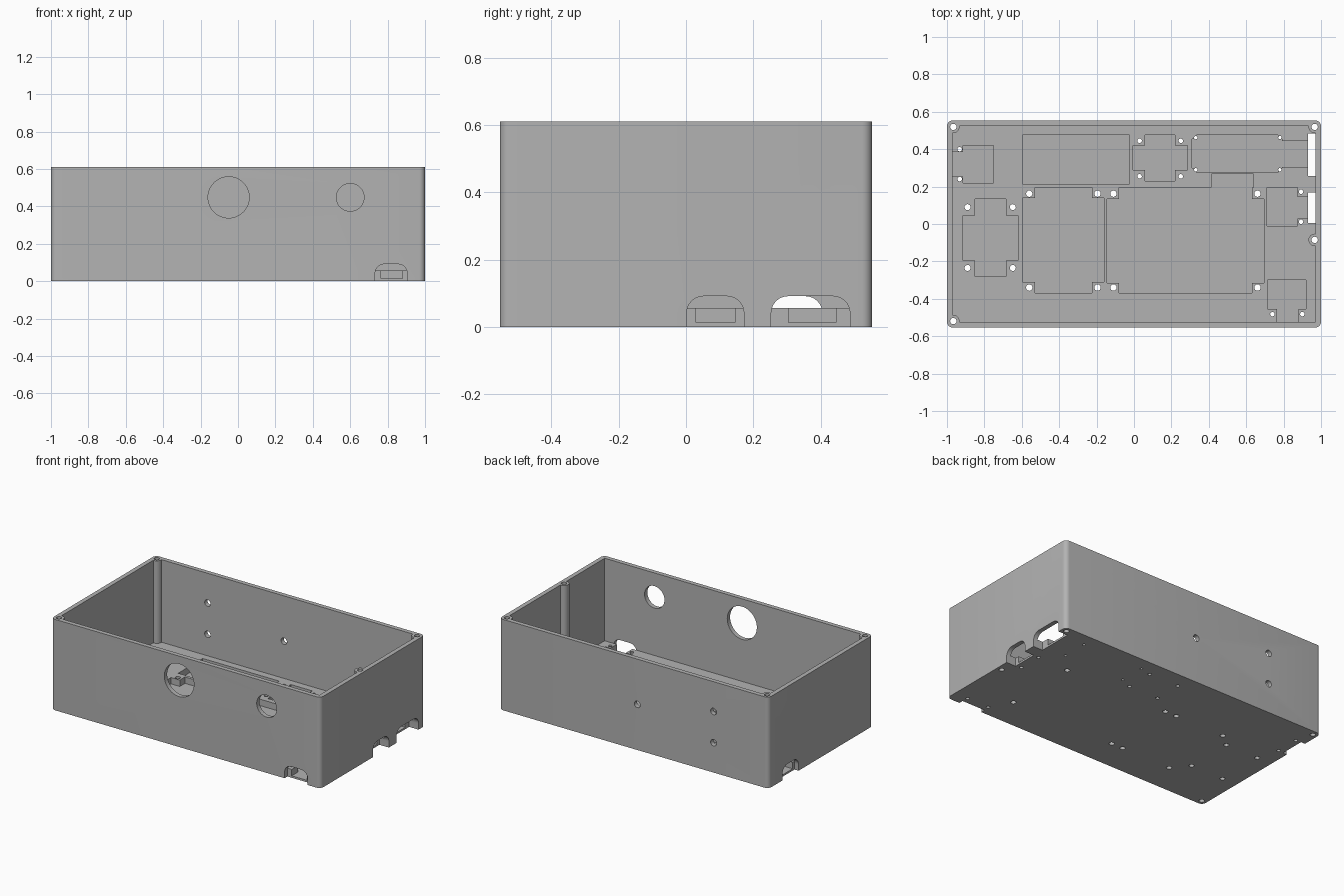
import bpy, bmesh
from math import sin, cos, pi, radians
from mathutils import Vector

if "Cube" in bpy.data.objects:
    bpy.data.objects.remove(bpy.data.objects["Cube"], do_unlink=True)

HX, HY, TOP = 1.0, 0.553, 0.61      # outer half sizes and height
WALL, FLOOR, PAN = 0.03, 0.056, 0.013


def prism(name, points, sweep):
    """Closed solid: a polygon swept along a vector."""
    bm = bmesh.new()
    face = bm.faces.new([bm.verts.new(p) for p in points])
    ext = bmesh.ops.extrude_face_region(bm, geom=[face])
    moved = [v for v in ext["geom"] if isinstance(v, bmesh.types.BMVert)]
    bmesh.ops.translate(bm, verts=moved, vec=Vector(sweep))
    bmesh.ops.recalc_face_normals(bm, faces=bm.faces)
    mesh = bpy.data.meshes.new(name)
    bm.to_mesh(mesh)
    bm.free()
    obj = bpy.data.objects.new(name, mesh)
    bpy.context.collection.objects.link(obj)
    return obj


def box(x0, x1, y0, y1, z0, z1):
    pts = [(x0, y0, z0), (x1, y0, z0), (x1, y1, z0), (x0, y1, z0)]
    return prism("box_cutter", pts, (0, 0, z1 - z0))


def arc(cx, cy, r, start, end, n):
    return [(cx + r * cos(start + (end - start) * i / n),
             cy + r * sin(start + (end - start) * i / n)) for i in range(n + 1)]


def rod(x, y, r, z0, z1, n=24):
    ring = arc(x, y, r, 0, 2 * pi, n)[:-1]
    return prism("rod_cutter", [(a, b, z0) for a, b in ring], (0, 0, z1 - z0))


def wall_hole(x, z, r, y, n):
    ring = arc(x, z, r, 0, 2 * pi, n)[:-1]
    return prism("wall_hole_cutter", [(a, y - 0.1, b) for a, b in ring], (0, 0.2, 0))


def cut(target, cutter):
    mod = target.modifiers.new("cut", 'BOOLEAN')
    mod.operation = 'DIFFERENCE'
    mod.solver = 'EXACT'
    mod.object = cutter
    cutter.hide_render = True
    bpy.context.view_layer.objects.active = target
    bpy.ops.object.modifier_apply(modifier=mod.name)
    bpy.data.objects.remove(cutter, do_unlink=True)


def arch(a0, a1, r=0.05, h=0.091):
    """Port outline: flat base, rounded top corners."""
    return ([(a0, -0.05), (a1, -0.05)] + arc(a1 - r, h - r, r, 0, pi / 2, 8)
            + arc(a0 + r, h - r, r, pi / 2, pi, 8))


# Outer block with rounded vertical corners
R = 0.03
outline = []
for i, (sx, sy) in enumerate([(1, 1), (-1, 1), (-1, -1), (1, -1)]):
    outline += arc(sx * (HX - R), sy * (HY - R), R, i * pi / 2, (i + 1) * pi / 2, 6)
case = prism("enclosure_body", [(x, y, 0) for x, y in outline], (0, 0, TOP))

# Main cavity, leaving round screw posts standing
posts = [(-0.966, 0.519), (0.966, 0.519), (-0.966, -0.519), (0.966, -0.085)]
ix, iy = HX - WALL, HY - WALL
cavity = box(-ix, ix, -iy, iy, FLOOR, TOP + 0.1)
for x, y in posts:
    cut(cavity, rod(x, y, 0.033, -0.1, TOP + 0.3))
cut(case, cavity)

# Connector ports in the right, left and front walls
for a0, a1 in [(0.002, 0.172), (0.253, 0.487)]:
    cut(case, prism("right_port", [(0.93, a, z) for a, z in arch(a0, a1)], (0.2, 0, 0)))
cut(case, prism("left_port", [(-1.1, a, z) for a, z in arch(0.235, 0.405)], (0.13, 0, 0)))
cut(case, prism("front_port", [(a, -0.7, z) for a, z in arch(0.733, 0.905)],
                (0, 0.7 - iy, 0)))

# Board recesses in the floor: x0, x1, y0, y1
recesses = [
    (-0.915, -0.75, 0.22, 0.42), (-0.98, -0.9, 0.255, 0.385),
    (-0.595, -0.025, 0.215, 0.475),
    (0.06, 0.22, 0.23, 0.475), (-0.005, 0.285, 0.29, 0.42),
    (0.335, 0.77, 0.275, 0.475), (0.31, 0.79, 0.3, 0.455), (0.78, 0.95, 0.305, 0.445),
    (0.415, 0.64, 0.195, 0.268),
    (-0.595, -0.16, -0.31, 0.14), (-0.53, -0.225, -0.37, 0.195),
    (-0.145, 0.695, -0.315, 0.135), (-0.08, 0.63, -0.37, 0.195),
    (-0.85, -0.685, -0.28, 0.135), (-0.915, -0.62, -0.195, 0.045),
    (0.71, 0.875, -0.01, 0.195), (0.86, 0.95, 0.03, 0.145),
    (0.715, 0.92, -0.455, -0.3), (0.765, 0.88, -0.535, -0.44),
]
for r in recesses:
    cut(case, box(*r, PAN, 0.08))

# Screw holes through the floor: column positions, row positions, radius
for xs, ys, r in [((0.03, 0.25), (0.255, 0.445), 0.012),
                  ((0.33, 0.78), (0.29, 0.462), 0.009),
                  ((-0.56, -0.195), (-0.34, 0.162), 0.017),
                  ((-0.11, 0.66), (-0.34, 0.162), 0.017),
                  ((-0.89, -0.648), (-0.235, 0.09), 0.016),
                  ((-0.932,), (0.24, 0.4), 0.012),
                  ((0.893,), (0.012, 0.172), 0.012),
                  ((0.74, 0.9), (-0.482,), 0.012)]:
    for x in xs:
        for y in ys:
            cut(case, rod(x, y, r, -0.1, 0.2, 16))
for x, y in posts:
    cut(case, rod(x, y, 0.017, -0.1, TOP + 0.1, 16))

# Round openings in the front wall, small mounting holes in the back wall
for x, z, r in [(-0.05, 0.448, 0.11), (0.6, 0.448, 0.074)]:
    cut(case, wall_hole(x, z, r, -HY, 48))
for x, z in [(-0.025, 0.306), (-0.592, 0.41), (-0.592, 0.2)]:
    cut(case, wall_hole(x, z, 0.022, HY, 20))

# Plain grey plastic
grey = bpy.data.materials.new("plain_grey")
grey.use_nodes = True
colour = (0.45, 0.45, 0.45, 1)
grey.diffuse_color = colour
grey.node_tree.nodes["Principled BSDF"].inputs["Base Color"].default_value = colour
case.data.materials.clear()
case.data.materials.append(grey)

bpy.ops.object.select_all(action='DESELECT')
case.select_set(True)
bpy.context.view_layer.objects.active = case
bpy.ops.object.shade_smooth_by_angle(angle=radians(30))
